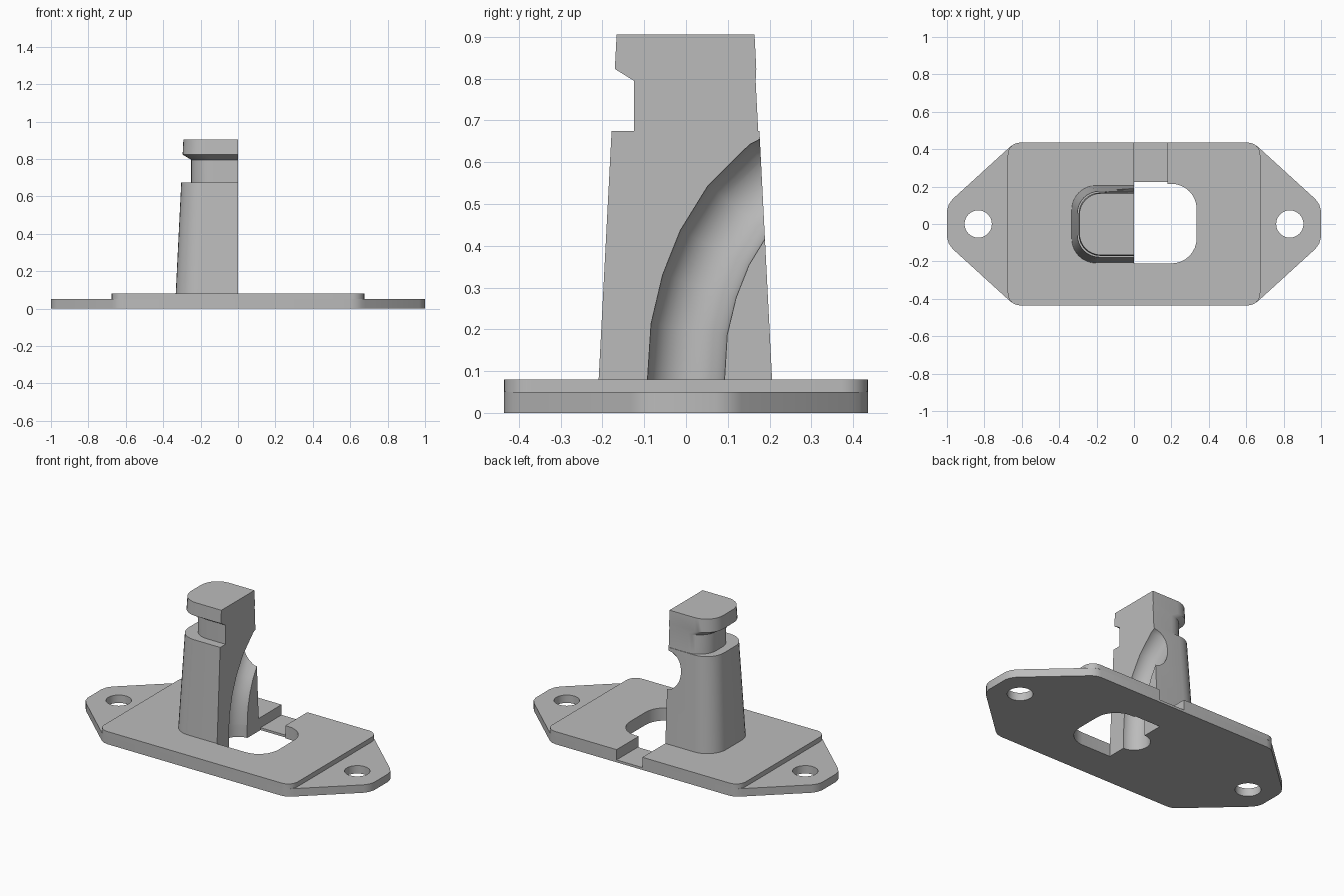
import bpy, bmesh, math
from mathutils import Vector

if "Cube" in bpy.data.objects:
    bpy.data.objects.remove(bpy.data.objects["Cube"])

grey = bpy.data.materials.new("light grey")
grey.diffuse_color = (0.5, 0.5, 0.5, 1)
grey.use_nodes = True
grey.node_tree.nodes["Principled BSDF"].inputs["Base Color"].default_value = grey.diffuse_color


def finish(name, bm):
    bmesh.ops.recalc_face_normals(bm, faces=bm.faces)
    me = bpy.data.meshes.new(name)
    bm.to_mesh(me)
    bm.free()
    me.materials.append(grey)
    ob = bpy.data.objects.new(name, me)
    bpy.context.collection.objects.link(ob)
    return ob


def loft(name, rings):
    """Skin a list of closed rings of points and cap both ends."""
    bm = bmesh.new()
    vs = [[bm.verts.new(p) for p in ring] for ring in rings]
    n = len(vs[0])
    for a, b in zip(vs, vs[1:]):
        for i in range(n):
            j = (i + 1) % n
            bm.faces.new((a[i], a[j], b[j], b[i]))
    bm.faces.new(vs[0])
    bm.faces.new(vs[-1])
    return finish(name, bm)


def prism(name, pts, z0, z1):
    return loft(name, [[(x, y, z) for x, y in pts] for z in (z0, z1)])


def arc(cx, cy, r, a0, a1, n=8):
    return [(cx + r * math.cos(math.radians(a0 + (a1 - a0) * i / n)),
             cy + r * math.sin(math.radians(a0 + (a1 - a0) * i / n))) for i in range(n + 1)]


def half_round(w, y0, y1, r, side):
    """Half of a rounded rectangle, flat on x = 0."""
    pts = [(0, y0)] + arc(w - r, y0 + r, r, -90, 0) + arc(w - r, y1 - r, r, 0, 90) + [(0, y1)]
    return [(side * x, y) for x, y in pts]


def cut(ob, cutters):
    for c in cutters:
        m = ob.modifiers.new("cut", 'BOOLEAN')
        m.operation, m.solver, m.object = 'DIFFERENCE', 'EXACT', c
        c.hide_render = True
        c.hide_set(True)


def smooth(ob):
    bpy.ops.object.select_all(action='DESELECT')
    ob.select_set(True)
    bpy.context.view_layer.objects.active = ob
    for m in list(ob.modifiers):
        bpy.ops.object.modifier_apply(modifier=m.name)
    bpy.ops.object.shade_smooth_by_angle(angle=math.radians(28))


# flange: elongated hexagon with eased corners
q = [(1, 0.07), (0.99, 0.105), (0.97, 0.133), (0.68, 0.397), (0.66, 0.415), (0.635, 0.43), (0.605, 0.435)]
right = [(x, -y) for x, y in reversed(q)] + q
flange = prism("flange", right + [(-x, -y) for x, y in right], 0, 0.05)

# raised deck
w, d, r = 0.675, 0.435, 0.065
deck = prism("deck", arc(w - r, d - r, r, 0, 90) + arc(r - w, d - r, r, 90, 180)
             + arc(r - w, r - d, r, 180, 270) + arc(w - r, r - d, r, 270, 360), 0.05, 0.08)

# half tower with a neck groove below the head
def level(z, inset=0.0, neck=False):
    t = (z - 0.08) / 0.825
    wx, y0, y1 = 0.333 - 0.041 * t, -0.209 + 0.043 * t, 0.206 - 0.042 * t
    if neck:
        wx, y0, y1 = 0.25, -0.125, y1 - 0.003
    return [(x, y, z) for x, y in half_round(wx, y0, y1, 0.13 - 0.015 * t, -1)]

tower = loft("tower", [level(0.08), level(0.675), level(0.675, neck=True),
                       level(0.795, neck=True), level(0.823), level(0.905)])

# curved round channel, rising from the underside and leaving at the back
path = [Vector((0, y, z)) for y, z in
        [(0, -0.1), (0, 0.08), (0.0075, 0.2), (0.032, 0.303), (0.0685, 0.395),
         (0.125, 0.487), (0.205, 0.567), (0.33, 0.63)]]
rings = []
for i, p in enumerate(path):
    t = (path[min(i + 1, len(path) - 1)] - path[max(i - 1, 0)]).normalized()
    side = Vector((t.x, t.z, -t.y))
    rings.append([p + 0.0925 * (Vector((1, 0, 0)) * math.cos(a) + side * math.sin(a))
                  for a in (2 * math.pi * (k + 0.5) / 32 for k in range(32))])
channel = loft("channel_cutter", rings)

# openings: tower shaped window, rear slot and screw holes
window = prism("window_cutter", half_round(0.335, -0.211, 0.215, 0.135, 1), -0.1, 0.2)
slot = prism("slot_cutter", [(0, 0.1), (0.18, 0.1), (0.18, 0.6), (0, 0.6)], 0.015, 0.25)
# floor of the slot stops slightly behind the window
lip = prism("slot_lip_cutter", [(0, 0.1), (0.18, 0.1), (0.18, 0.224), (0, 0.224)], -0.1, 0.2)
screws = [prism("screw_cutter", arc(s * 0.833, 0, 0.073, 0, 348.75, 31), -0.1, 0.2) for s in (-1, 1)]

cut(flange, [window, slot, lip, channel] + screws)
cut(deck, [window, slot, channel])
cut(tower, [channel])
for part in (flange, deck, tower):
    smooth(part)
for c in [window, slot, lip, channel] + screws:
    bpy.data.objects.remove(c)
